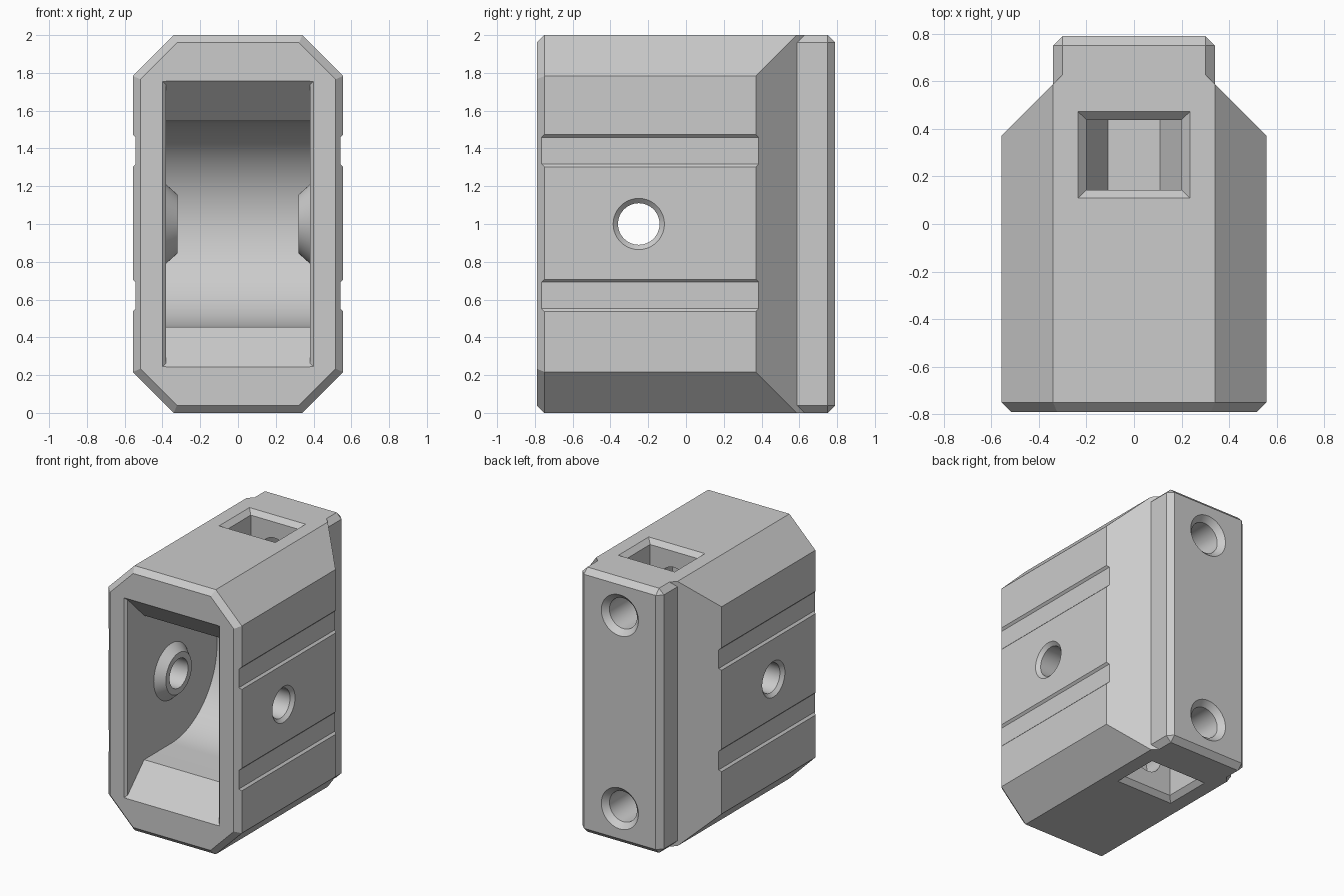
import bpy, bmesh, math

cube = bpy.data.objects.get("Cube")
if cube:
    bpy.data.objects.remove(cube, do_unlink=True)

grey = bpy.data.materials.new("plain_grey")
grey.use_nodes = True
colour = (0.6, 0.6, 0.6, 1)
grey.diffuse_color = colour
grey.node_tree.nodes["Principled BSDF"].inputs["Base Color"].default_value = colour


def loft(name, rings, chamfer=None, width=0.04):
    """Closed solid through matching rings; chamfer picks edges to bevel."""
    bm = bmesh.new()
    loops = [[bm.verts.new(p) for p in ring] for ring in rings]
    n = len(loops[0])
    for a, b in zip(loops, loops[1:]):
        for i in range(n):
            bm.faces.new((a[i], a[(i + 1) % n], b[(i + 1) % n], b[i]))
    bm.faces.new(loops[0])
    bm.faces.new(loops[-1])
    bmesh.ops.recalc_face_normals(bm, faces=bm.faces)
    if chamfer:
        edges = [e for e in bm.edges if chamfer(e)]
        bmesh.ops.bevel(bm, geom=edges, offset=width, segments=1,
                        profile=0.5, affect='EDGES')
    mesh = bpy.data.meshes.new(name)
    bm.to_mesh(mesh)
    bm.free()
    mesh.materials.append(grey)
    ob = bpy.data.objects.new(name, mesh)
    bpy.context.collection.objects.link(ob)
    return ob


def along_x(pts, x):
    return [(x, y, z) for y, z in pts]


def along_y(pts, y):
    return [(x, y, z) for x, z in pts]


def along_z(pts, z):
    return [(x, y, z) for x, y in pts]


def rect(x0, x1, y0, y1):
    return [(x0, y0), (x1, y0), (x1, y1), (x0, y1)]


def circle(cx, cy, r, n=64):
    return [(cx + r * math.cos(2 * math.pi * i / n),
             cy + r * math.sin(2 * math.pi * i / n)) for i in range(n)]


def combine(target, tool, operation):
    tool.hide_render = True
    mod = target.modifiers.new(tool.name, 'BOOLEAN')
    mod.operation, mod.object, mod.solver = operation, tool, 'EXACT'
    bpy.context.view_layer.objects.active = target
    bpy.ops.object.modifier_apply(modifier=mod.name)
    bpy.data.objects.remove(tool, do_unlink=True)


# Octagonal housing with a chamfered front rim
W, T, C, FRONT, BACK = 0.557, 0.34, 0.217, -0.79, 0.79
octagon = [(-T, 0), (T, 0), (W, C), (W, 2 - C), (T, 2), (-T, 2), (-W, 2 - C), (-W, C)]
body = loft("housing", [along_y(octagon, FRONT), along_y(octagon, 0.7)],
            lambda e: all(v.co.y < FRONT + 0.01 for v in e.verts))

# Tapered rear corners
taper = [(-0.7, -1), (0.7, -1), (0.7, 0.227), (0.3, 0.627), (-0.3, 0.627), (-0.7, 0.227)]
combine(body, loft("taper", [along_z(taper, -0.1), along_z(taper, 2.1)]), 'INTERSECT')

# Rear mounting block
block = rect(-T, T, 0.3, BACK)
combine(body, loft("rear_block", [along_z(block, 0), along_z(block, 2)],
                   lambda e: any(v.co.y > 0.5 for v in e.verts)), 'UNION')

# Wheel cavity: sloped mouth leading to a round back
AXLE_Y, R, IN = -0.25, 0.545, 0.382
arc = [(AXLE_Y + R * math.cos(a), 1 + R * math.sin(a))
       for a in (math.pi * (i / 40 - 0.5) for i in range(41))]
cavity = [(-0.85, 0.185), (-0.575, 1 - R)] + arc + [(-0.575, 1 + R), (-0.85, 1.815)]
combine(body, loft("cavity", [along_x(cavity, -IN), along_x(cavity, IN)]), 'DIFFERENCE')
combine(body, loft("mouth_flare", [
    along_y(rect(-0.41, 0.41, 0.235, 1.765), FRONT - 0.01),
    along_y(rect(-IN, IN, 0.263, 1.737), FRONT + 0.018)]), 'DIFFERENCE')

for s in (-1, 1):
    # Conical axle bosses on the inner walls
    combine(body, loft("axle_boss", [along_x(circle(AXLE_Y, 1, 0.155), s * 0.32),
                                     along_x(circle(AXLE_Y, 1, 0.245), s * 0.42)]), 'UNION')
    # Shallow side grooves
    for z in (0.622, 1.388):
        combine(body, loft("groove", [
            along_x(rect(-1, 0.6, z - 0.07, z + 0.07), s * (W - 0.015)),
            along_x(rect(-1, 0.6, z - 0.105, z + 0.105), s * (W + 0.02))]), 'DIFFERENCE')

# Axle hole with countersinks
hole = [(-0.58, 0.16), (-0.533, 0.11), (0.533, 0.11), (0.58, 0.16)]
combine(body, loft("axle_hole", [along_x(circle(AXLE_Y, 1, r), x) for x, r in hole]),
        'DIFFERENCE')

# Nut pockets and screw holes, top and bottom
nut = [(-0.11, 1.54), (0.11, 1.54), (0.2, 1.7), (0.2, 2.05), (-0.2, 2.05), (-0.2, 1.7)]
screw = [(0.8, 0.165), (0.75, 0.115), (0.0, 0.115)]
for top in (True, False):
    def flip(z):
        return z if top else 2 - z
    pocket = [(x, flip(z)) for x, z in nut]
    combine(body, loft("nut_pocket", [along_y(pocket, 0.143), along_y(pocket, 0.438)]),
            'DIFFERENCE')
    combine(body, loft("pocket_rim", [
        along_z(rect(-0.245, 0.245, 0.1, 0.482), flip(2.01)),
        along_z(rect(-0.2, 0.2, 0.143, 0.438), flip(1.965))]), 'DIFFERENCE')
    combine(body, loft("screw_hole", [along_y(circle(0, flip(1.73), r), y)
                                      for y, r in screw]), 'DIFFERENCE')

# Smooth the round surfaces, keep the edges crisp
bpy.ops.object.select_all(action='DESELECT')
body.select_set(True)
bpy.context.view_layer.objects.active = body
bpy.ops.object.shade_smooth_by_angle(angle=math.radians(25))
